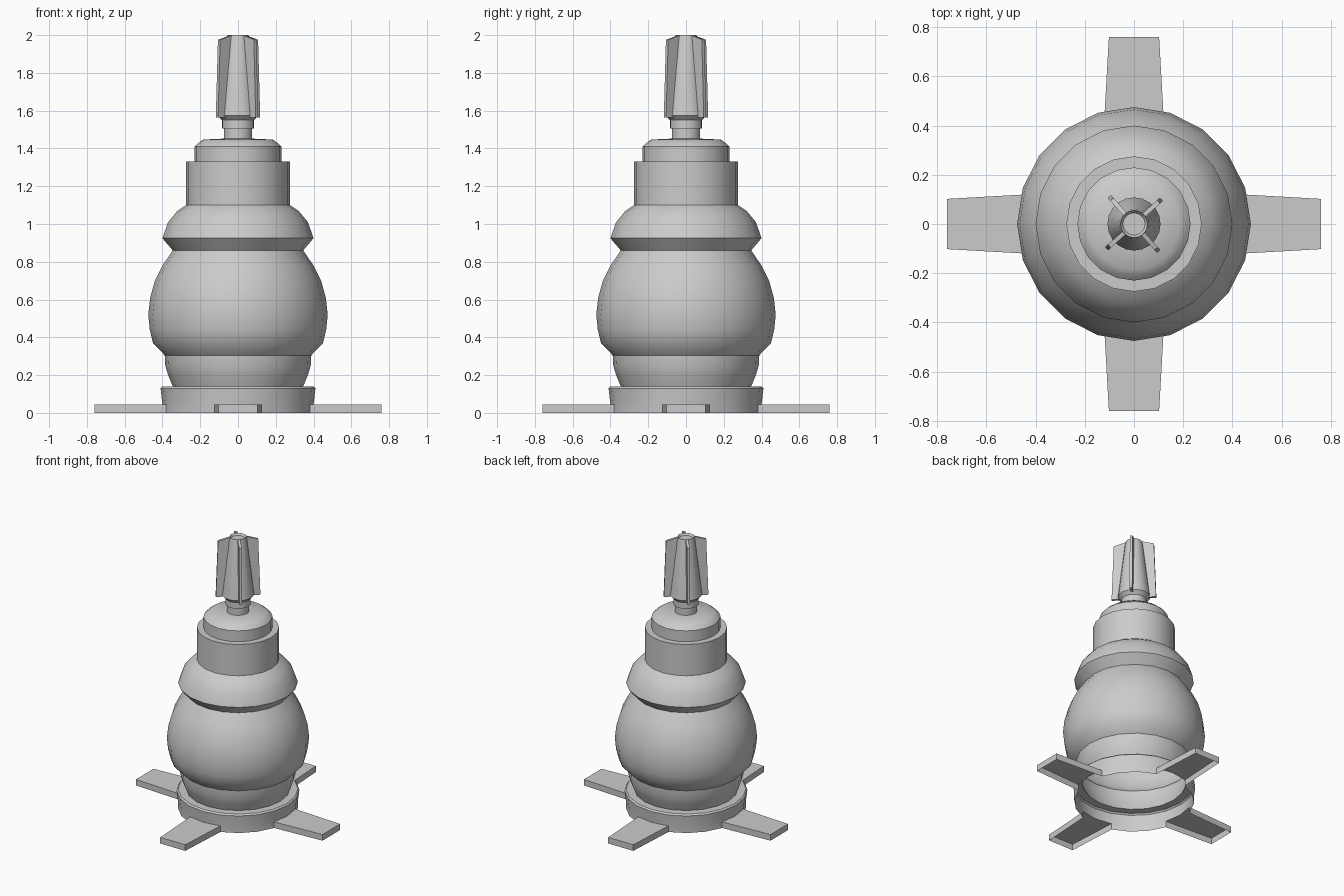
import bpy, bmesh
from math import sin, cos, pi, radians

if "Cube" in bpy.data.objects:
    bpy.data.objects.remove(bpy.data.objects["Cube"])

SIDES = 20


def lathe(bm, profile, sides=SIDES):
    """Revolve (radius, z) points around z; returns the grid of faces, one list per band."""
    rings = [[bm.verts.new((r * cos(2 * pi * i / sides), r * sin(2 * pi * i / sides), z))
              for i in range(sides)] for r, z in profile]
    bands = []
    for a, b in zip(rings, rings[1:]):
        bands.append([bm.faces.new((a[i], a[(i + 1) % sides], b[(i + 1) % sides], b[i]))
                      for i in range(sides)])
    return rings, bands


def finish(bm, name, angle=35):
    me = bpy.data.meshes.new(name)
    bm.to_mesh(me)
    bm.free()
    ob = bpy.data.objects.new(name, me)
    bpy.context.collection.objects.link(ob)
    bpy.ops.object.select_all(action='DESELECT')
    ob.select_set(True)
    bpy.context.view_layer.objects.active = ob
    bpy.ops.object.shade_smooth_by_angle(angle=radians(angle))
    return ob


# body: hollow shell, open underneath, with base, bulb, collar, neck and cap
profile = [(0.40, 0.0), (0.40, 0.045), (0.41, 0.13), (0.40, 0.14), (0.345, 0.14),
           (0.37, 0.20), (0.385, 0.25), (0.388, 0.305), (0.45, 0.37), (0.467, 0.44),
           (0.475, 0.52), (0.465, 0.61), (0.44, 0.70), (0.40, 0.78), (0.345, 0.86),
           (0.40, 0.925), (0.37, 1.01), (0.32, 1.07), (0.275, 1.10), (0.275, 1.33),
           (0.23, 1.33), (0.23, 1.41), (0.215, 1.425), (0.185, 1.447), (0.075, 1.452)]
bm = bmesh.new()
rings, bands = lathe(bm, profile)

# feet: extruded from the lowest band, two faces wide, hollow below
for k in range(4):
    c = k * 5
    faces = [bands[0][(c - 1) % SIDES], bands[0][c]]
    ang = 2 * pi * c / SIDES
    ux, uy = cos(ang), sin(ang)
    new = bmesh.ops.extrude_face_region(bm, geom=faces)['geom']
    tip = [v for v in new if isinstance(v, bmesh.types.BMVert)]
    for v in tip:
        side = -v.co.x * uy + v.co.y * ux
        w = 0.102 if side > 0.05 else -0.102 if side < -0.05 else 0
        v.co.x, v.co.y = 0.76 * ux - w * uy, 0.76 * uy + w * ux
    bmesh.ops.delete(bm, geom=[f for f in faces if f.is_valid], context='FACES')
bmesh.ops.delete(bm, geom=[f for f in bm.faces if all(v.co.z < 0.01 for v in f.verts)],
                 context='FACES')
finish(bm, "body_with_feet")

# nozzle: stem and tapered core with a slightly dished tip
bm = bmesh.new()
rings, _ = lathe(bm, [(0.075, 1.44), (0.075, 1.505), (0.085, 1.505), (0.085, 1.55),
                      (0.108, 1.575), (0.103, 1.61), (0.06, 1.98), (0.055, 2.0),
                      (0.045, 1.985)])
bm.faces.new(rings[-1])
finish(bm, "nozzle")

# fins: four thin upright ribs around the nozzle
outline = [(0.07, 1.565), (0.15, 1.565), (0.135, 1.975), (0.055, 1.998)]
for k in range(4):
    a = radians(42 + 90 * k)
    bm = bmesh.new()
    pair = [[bm.verts.new((r * cos(a) - t * sin(a), r * sin(a) + t * cos(a), z))
             for r, z in outline] for t in (-0.009, 0.009)]
    bm.faces.new(pair[0])
    bm.faces.new(pair[1][::-1])
    for i in range(4):
        j = (i + 1) % 4
        bm.faces.new((pair[0][j], pair[0][i], pair[1][i], pair[1][j]))
    finish(bm, "nozzle_fin_%d" % (k + 1))
